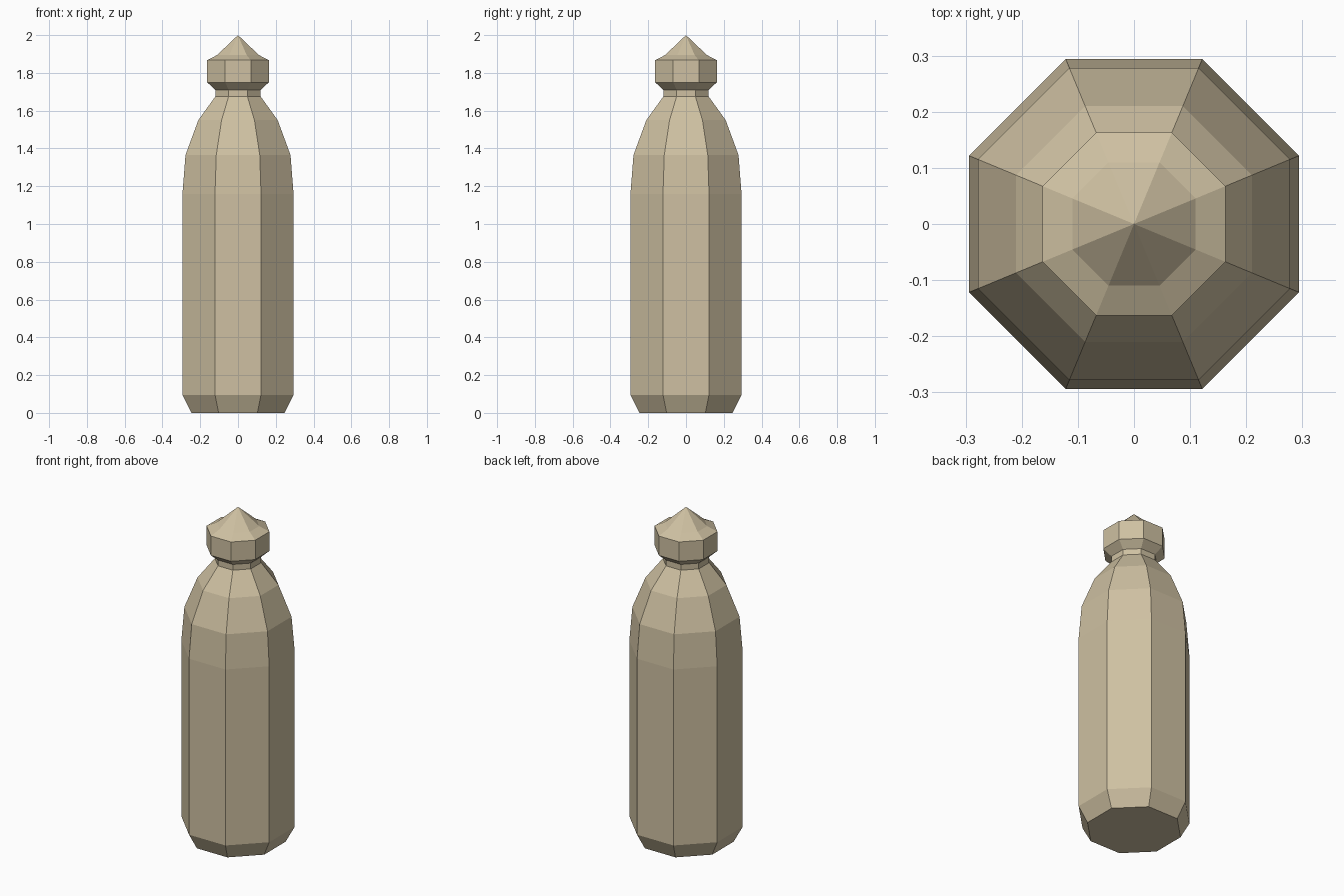
import bpy
import bmesh
import math

if "Cube" in bpy.data.objects:
    bpy.data.objects.remove(bpy.data.objects["Cube"])

SIDES = 8

glaze = bpy.data.materials.new("warm tan")
glaze.diffuse_color = (0.62, 0.53, 0.36, 1.0)
glaze.use_nodes = True
glaze.node_tree.nodes["Principled BSDF"].inputs["Base Color"].default_value = glaze.diffuse_color


def octagon_turned(name, profile, close_bottom=False):
    """Stack octagonal rings; profile is (flat-to-centre distance, height). 0 makes a tip."""
    bm = bmesh.new()
    rings = []
    for apothem, z in profile:
        if apothem == 0:
            rings.append([bm.verts.new((0, 0, z))])
            continue
        r = apothem / math.cos(math.pi / SIDES)
        angles = [(i + 0.5) * math.tau / SIDES for i in range(SIDES)]
        rings.append([bm.verts.new((r * math.cos(a), r * math.sin(a), z)) for a in angles])
    for low, high in zip(rings, rings[1:]):
        for i in range(SIDES):
            j = (i + 1) % SIDES
            if len(high) == 1:
                bm.faces.new((low[i], low[j], high[0]))
            else:
                bm.faces.new((low[i], low[j], high[j], high[i]))
    if close_bottom:
        bm.faces.new(rings[0][::-1])
    mesh = bpy.data.meshes.new(name)
    bm.to_mesh(mesh)
    bm.free()
    mesh.materials.append(glaze)
    obj = bpy.data.objects.new(name, mesh)
    bpy.context.collection.objects.link(obj)
    return obj


# Bottle: chamfered foot, straight wall, rounded shoulder, short neck
octagon_turned("bottle_body", [
    (0.247, 0.0), (0.294, 0.095), (0.294, 1.16), (0.278, 1.365),
    (0.21, 1.55), (0.12, 1.675), (0.12, 1.71),
], close_bottom=True)

# Stopper: flared underside, upright band, pointed top
octagon_turned("stopper", [
    (0.12, 1.71), (0.163, 1.75), (0.163, 1.867), (0.11, 1.895), (0, 2.0),
])
